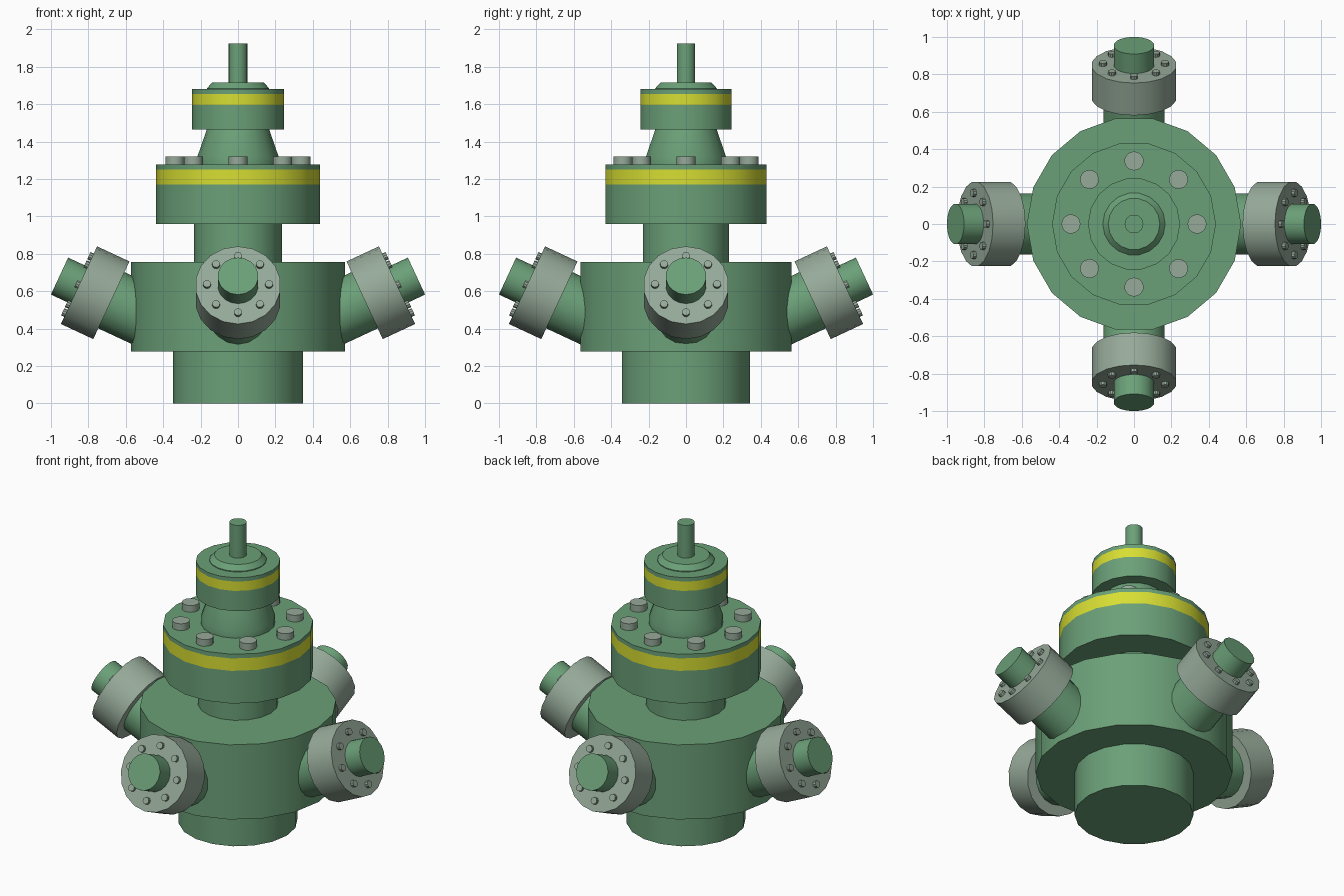
import bpy, bmesh, math
from mathutils import Matrix

if "Cube" in bpy.data.objects:
    bpy.data.objects.remove(bpy.data.objects["Cube"])

def material(name, rgb):
    m = bpy.data.materials.new(name)
    m.diffuse_color = (*rgb, 1)
    m.use_nodes = True
    m.node_tree.nodes["Principled BSDF"].inputs["Base Color"].default_value = m.diffuse_color
    return m

GREEN = material("green paint", (0.147, 0.352, 0.188))
YELLOW = material("yellow band", (0.68, 0.73, 0.032))
GREY = material("grey green metal", (0.305, 0.402, 0.319))

def lathe(name, profile, mat, sides=18, band=None, matrix=None):
    """Revolve (radius, z) points around z and cap both ends.
    Side faces inside the band height range become yellow."""
    bm = bmesh.new()
    rings = []
    for r, z in profile:
        rings.append([bm.verts.new((r * math.cos(2 * math.pi * i / sides),
                                    r * math.sin(2 * math.pi * i / sides), z))
                      for i in range(sides)])
    bm.faces.new(rings[0][::-1])
    bm.faces.new(rings[-1])
    for a, b in zip(rings, rings[1:]):
        for i in range(sides):
            j = (i + 1) % sides
            f = bm.faces.new((a[i], a[j], b[j], b[i]))
            if band and band[0] < f.calc_center_median().z < band[1]:
                f.material_index = 1
    if matrix:
        bm.transform(matrix)
    me = bpy.data.meshes.new(name)
    bm.to_mesh(me)
    bm.free()
    me.materials.append(mat)
    if band:
        me.materials.append(YELLOW)
    ob = bpy.data.objects.new(name, me)
    bpy.context.collection.objects.link(ob)
    bpy.ops.object.select_all(action='DESELECT')
    ob.select_set(True)
    bpy.context.view_layer.objects.active = ob
    bpy.ops.object.shade_smooth_by_angle(angle=math.radians(30))
    return ob

def cyl(name, r, z0, z1, mat, sides=18, matrix=None):
    return lathe(name, [(r, z0), (r, z1)], mat, sides, None, matrix)

def bolt_ring(name, ring_r, r, z0, z1, sides, matrix=Matrix()):
    for k in range(8):
        turn = Matrix.Rotation(k * math.pi / 4, 4, 'Z')
        cyl(f"{name}_{k + 1}", r, z0, z1, GREY, sides,
            matrix @ turn @ Matrix.Translation((ring_r, 0, 0)))

# central stack
cyl("base_spool", 0.347, 0, 0.28, GREEN)
cyl("hub", 0.573, 0.277, 0.757, GREEN)
cyl("neck", 0.234, 0.75, 0.965, GREEN)
lathe("main_flange", [(0.438, 0.96), (0.438, 1.17), (0.438, 1.25), (0.438, 1.277)],
      GREEN, band=(1.17, 1.25))
bolt_ring("main_bolt", 0.337, 0.051, 1.27, 1.32, 14)
lathe("bonnet_cone", [(0.217, 1.27), (0.217, 1.32), (0.165, 1.47)], GREEN)
lathe("upper_collar", [(0.246, 1.465), (0.246, 1.595), (0.246, 1.655), (0.246, 1.68)],
      GREEN, band=(1.595, 1.655))
lathe("collar_cap", [(0.167, 1.675), (0.167, 1.685), (0.138, 1.715)], GREEN)
cyl("stem", 0.05, 1.71, 1.925, GREEN)

# four outlets, tilted 25 degrees up
for k, side in enumerate(("right", "back", "left", "front")):
    m = (Matrix.Translation((0, 0, 0.236)) @ Matrix.Rotation(k * math.pi / 2, 4, 'Z')
         @ Matrix.Rotation(math.radians(65), 4, 'Y'))
    cyl(f"{side}_outlet_pipe", 0.166, 0.5, 0.76, GREEN, matrix=m)
    cyl(f"{side}_outlet_flange", 0.229, 0.747, 0.938, GREY, matrix=m)
    cyl(f"{side}_outlet_nozzle", 0.109, 0.93, 1.053, GREEN, matrix=m)
    bolt_ring(f"{side}_outlet_bolt", 0.166, 0.021, 0.93, 0.957, 10, m)
